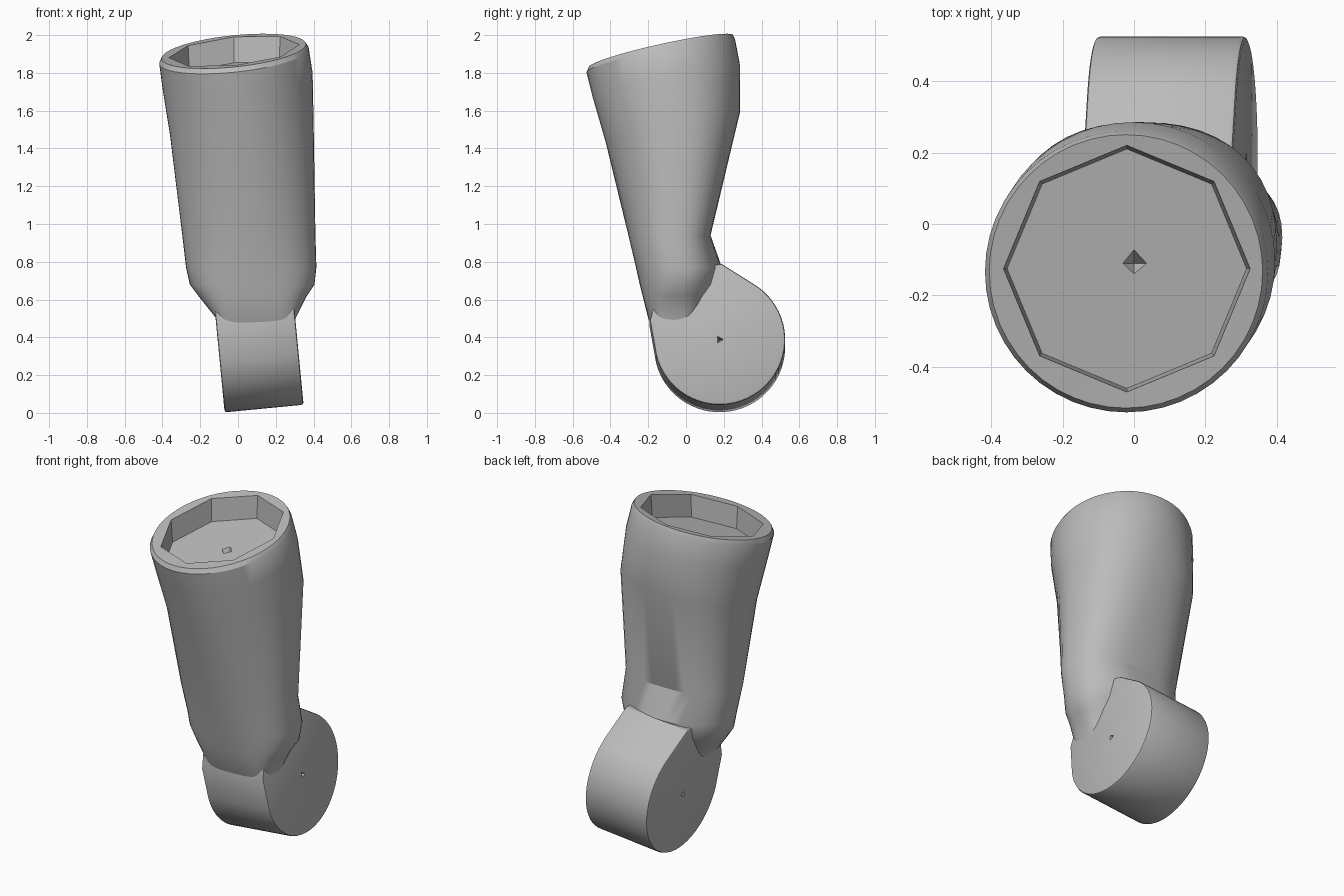
import bpy, bmesh, math
from mathutils import Vector, Matrix

cube = bpy.data.objects.get("Cube")
if cube:
    bpy.data.objects.remove(cube, do_unlink=True)

grey = bpy.data.materials.new("plain_grey")
grey.use_nodes = True
colour = (0.5, 0.5, 0.5, 1)
grey.diffuse_color = colour
grey.node_tree.nodes["Principled BSDF"].inputs["Base Color"].default_value = colour

SIDES = 48


def finish(name, bm, angle=30):
    bmesh.ops.recalc_face_normals(bm, faces=bm.faces)
    mesh = bpy.data.meshes.new(name)
    bm.to_mesh(mesh)
    bm.free()
    obj = bpy.data.objects.new(name, mesh)
    mesh.materials.append(grey)
    bpy.context.collection.objects.link(obj)
    bpy.ops.object.select_all(action='DESELECT')
    obj.select_set(True)
    bpy.context.view_layer.objects.active = obj
    if angle:
        bpy.ops.object.shade_smooth_by_angle(angle=math.radians(angle))
    return obj


def section(left, right, front, back, z, tilt, front_power, back_power):
    """Superellipse ring inside a box, tilted up toward the back and left."""
    cx, cy = (left + right) / 2, (front + back) / 2
    rx, ry = (right - left) / 2, (back - front) / 2
    ring = []
    for i in range(SIDES):
        a = 2 * math.pi * i / SIDES
        c, s = math.cos(a), math.sin(a)
        e = 2 / (back_power if s > 0 else front_power)
        dx = rx * math.copysign(abs(c) ** e, c)
        dy = ry * math.copysign(abs(s) ** e, s)
        ring.append((cx + dx, cy + dy, z + tilt * (0.1 * dx + 0.22 * dy)))
    return ring


def octagon(radius, z):
    """Eight-sided opening sampled with the same count as the sleeve rings."""
    ring = []
    for i in range(SIDES):
        a = 2 * math.pi * i / SIDES
        r = radius * math.cos(math.pi / 8) / math.cos(a % (math.pi / 4) - math.pi / 8)
        x, y = r * math.cos(a), r * math.sin(a)
        ring.append((x - 0.02, y - 0.125, z + 0.1 * x + 0.22 * y))
    return ring


# Sleeve: tapered tube, pinched at the bottom, with a shallow socket on top
rings = [
    section(-0.09, 0.29, -0.14, 0.05, 0.38, 0, 4, 4),
    section(-0.115, 0.305, -0.2, 0.08, 0.5, 0, 4, 3),
    section(-0.21, 0.365, -0.23, 0.14, 0.62, 0, 2.7, 2.2),
    section(-0.255, 0.405, -0.245, 0.17, 0.68, 0, 2.4, 2.2),
    section(-0.275, 0.415, -0.265, 0.19, 0.77, 0, 2.2, 2.3),
    section(-0.295, 0.41, -0.305, 0.13, 0.94, 0, 2, 2.8),
    section(-0.36, 0.4, -0.425, 0.285, 1.51, 1, 2, 2.3),
    section(-0.4, 0.395, -0.495, 0.285, 1.76, 1, 2, 2),
    section(-0.417, 0.375, -0.527, 0.26, 1.89, 1, 2, 2),
    section(-0.405, 0.36, -0.515, 0.25, 1.915, 1, 2, 2),
    octagon(0.345, 1.915),
    octagon(0.335, 1.78),
]
bm = bmesh.new()
loops = [[bm.verts.new(p) for p in ring] for ring in rings]
for low, high in zip(loops, loops[1:]):
    for i in range(SIDES):
        j = (i + 1) % SIDES
        bm.faces.new((low[i], low[j], high[j], high[i]))
bm.faces.new(loops[0])
bm.faces.new(loops[-1])
sleeve = finish("sleeve", bm)

# Knuckle: thick rounded disc with a shoulder running up under the sleeve
RADIUS, HALF_WIDTH = 0.347, 0.21
centre = Vector((0.105, 0.178, 0.368))
profile = [(-0.37, 0.105), (-0.32, 0.29), (-0.15, 0.4), (0.012, 0.402)]
for i in range(41):
    a = math.radians(59 - 225 * i / 40)
    profile.append((RADIUS * math.cos(a), RADIUS * math.sin(a)))
bm = bmesh.new()
side = bm.faces.new([bm.verts.new((-HALF_WIDTH, y, z)) for y, z in profile])
made = bmesh.ops.extrude_face_region(bm, geom=[side])
bmesh.ops.translate(bm, vec=(2 * HALF_WIDTH, 0, 0),
                    verts=[v for v in made["geom"] if isinstance(v, bmesh.types.BMVert)])
rim = [e for e in bm.edges if abs(e.verts[0].co.x - e.verts[1].co.x) < 0.001]
bmesh.ops.bevel(bm, geom=rim, offset=0.012, segments=2, affect='EDGES', profile=0.5)
lean = Matrix.Translation(centre) @ Matrix.Rotation(math.radians(-5.5), 4, 'Y')
bmesh.ops.transform(bm, matrix=lean, verts=bm.verts)
knuckle = finish("knuckle", bm)


# Small pointed pits in the knuckle faces and the socket floor
def cut_pit(target, sides, radius, depth, matrix):
    bm = bmesh.new()
    bmesh.ops.create_cone(bm, cap_ends=True, segments=sides, radius1=0,
                          radius2=radius, depth=depth, matrix=matrix)
    cutter = finish("pit_cutter", bm, 0)
    mod = target.modifiers.new("pit", 'BOOLEAN')
    mod.operation, mod.object, mod.solver = 'DIFFERENCE', cutter, 'EXACT'
    bpy.context.view_layer.objects.active = target
    bpy.ops.object.modifier_apply(modifier=mod.name)
    bpy.data.objects.remove(cutter, do_unlink=True)


for sign in (1, -1):
    turn = Matrix.Rotation(sign * math.pi / 2, 4, 'Y')
    cut_pit(knuckle, 3, 0.04, 0.08, lean @ Matrix.Translation((sign * HALF_WIDTH, 0, 0)) @ turn)
cut_pit(sleeve, 4, 0.06, 0.1, Matrix.Translation((0, -0.11, 1.78)))
